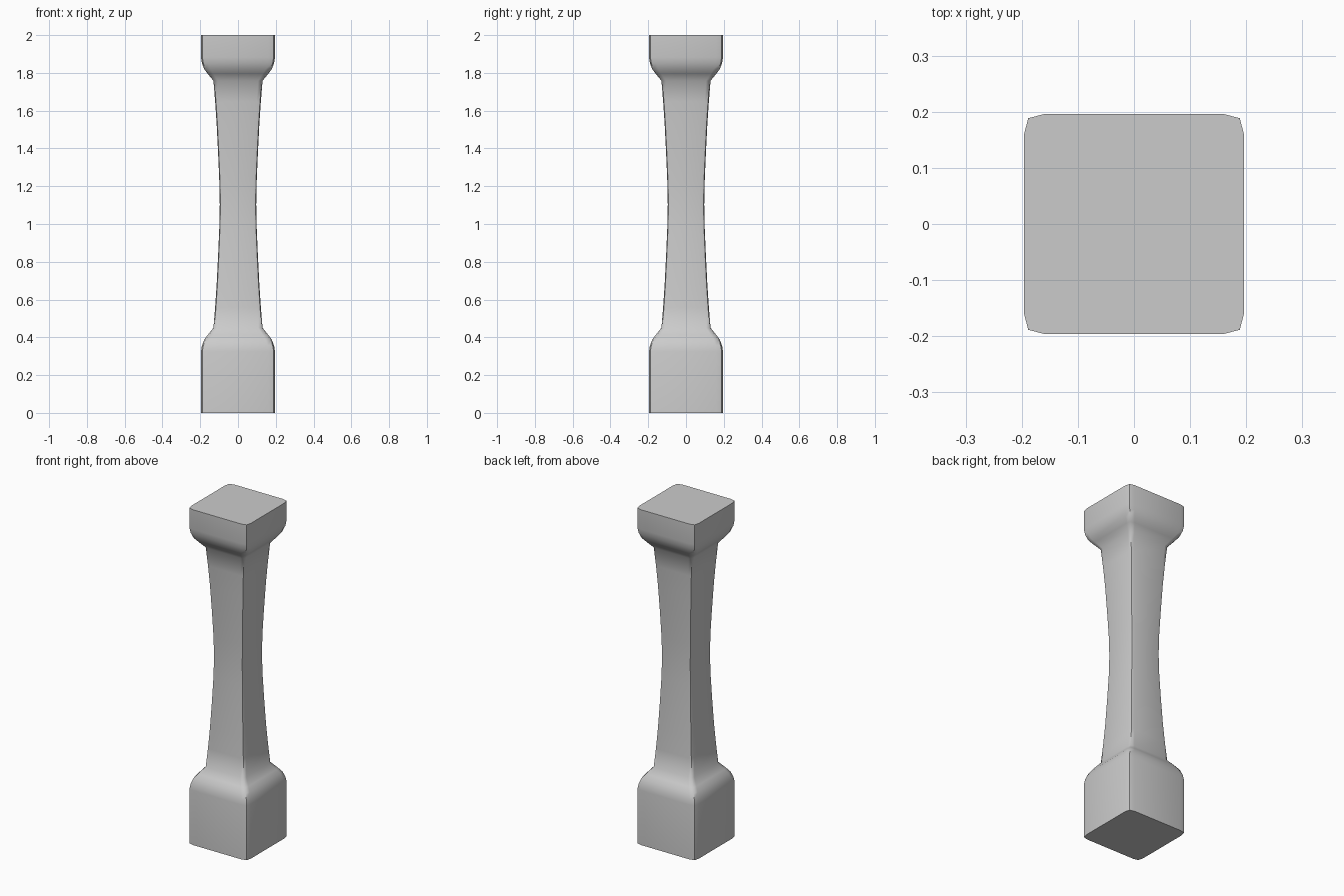
import bpy, bmesh, math

if "Cube" in bpy.data.objects:
    bpy.data.objects.remove(bpy.data.objects["Cube"])

# Cross-section: square with two-step chamfered corners, unit half width
CORNER = [(1.0, 0.815), (0.962, 0.962), (0.815, 1.0)]
SECTION = []
for k in range(4):
    c, s = round(math.cos(k * math.pi / 2)), round(math.sin(k * math.pi / 2))
    SECTION += [(x * c - y * s, x * s + y * c) for x, y in CORNER]

# Lower half of the profile (half width, height), mirrored about the waist
MID = 1.104
LOWER = [(0.196, 0.325), (0.191, 0.356), (0.179, 0.388), (0.161, 0.412), (0.13, 0.45),
         (0.121, 0.56), (0.113, 0.68), (0.105, 0.84), (0.099, 0.98)]
UPPER = [(w, 2 * MID - z) for w, z in reversed(LOWER)]
PROFILE = [(0.196, 0.0)] + LOWER + [(0.0965, MID)] + UPPER + [(0.196, 2.0)]


def loft(name, profile):
    bm = bmesh.new()
    rings = [[bm.verts.new((x * w, y * w, z)) for x, y in SECTION] for w, z in profile]
    n = len(SECTION)
    for a, b in zip(rings, rings[1:]):
        for i in range(n):
            j = (i + 1) % n
            bm.faces.new((a[i], a[j], b[j], b[i]))
    bm.faces.new(rings[0][::-1])
    bm.faces.new(rings[-1])
    mesh = bpy.data.meshes.new(name)
    bm.to_mesh(mesh)
    bm.free()
    obj = bpy.data.objects.new(name, mesh)
    bpy.context.collection.objects.link(obj)
    return obj


# Pillar: block base, waisted shaft and block cap in one skin
pillar = loft("pillar", PROFILE)
bpy.context.view_layer.objects.active = pillar
pillar.select_set(True)
bpy.ops.object.shade_smooth_by_angle(angle=math.radians(50))
